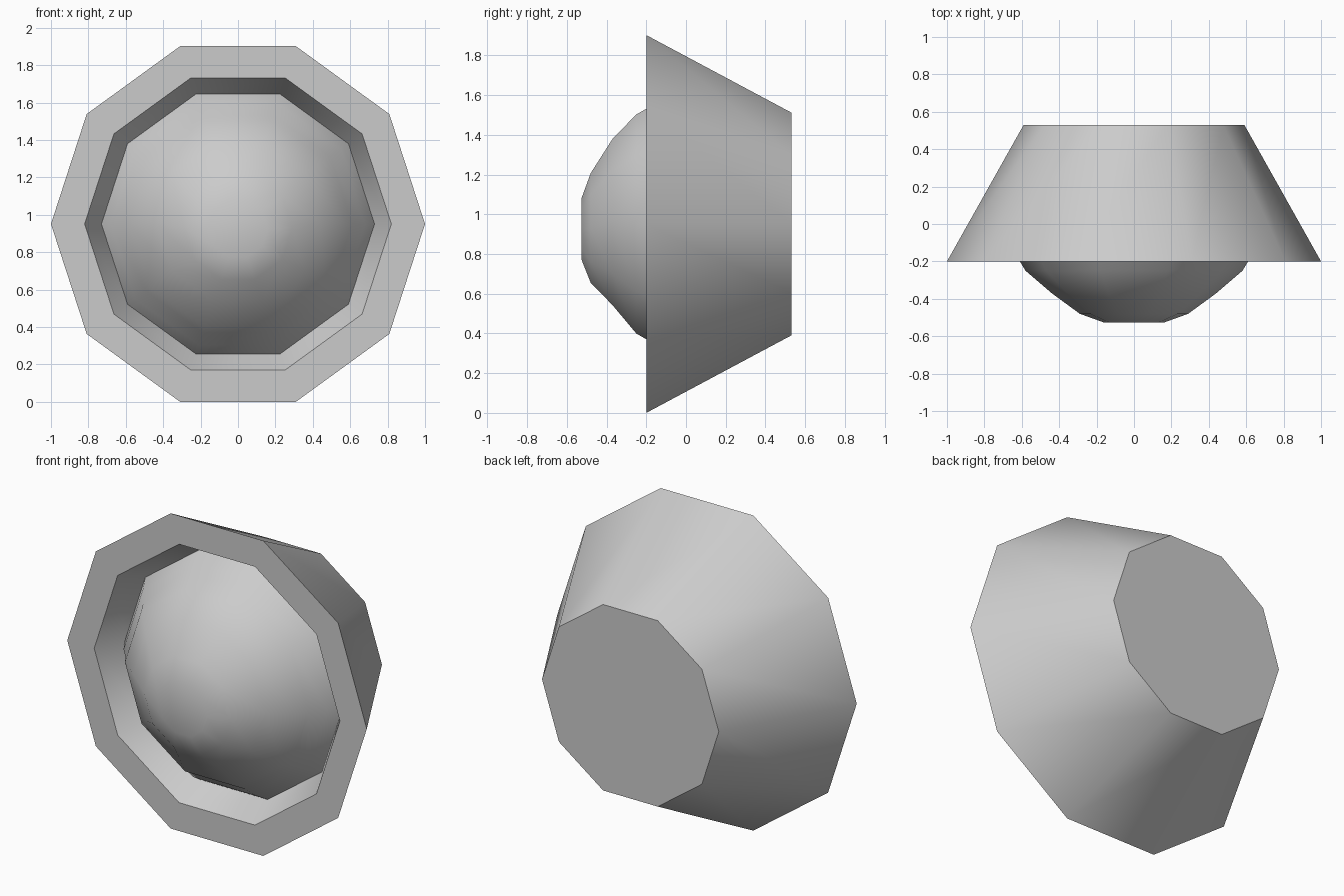
import bpy, bmesh, math

if "Cube" in bpy.data.objects:
    bpy.data.objects.remove(bpy.data.objects["Cube"])

SIDES = 10
CENTRE_Z = math.cos(math.radians(18))  # flat side rests on the ground


def lathe(name, rings, cap_start=False, cap_end=False):
    """Ten-sided loft along y; each ring is (radius, y, z shift)."""
    bm = bmesh.new()
    loops = []
    for r, y, dz in rings:
        loops.append([bm.verts.new((r * math.cos(a), y, CENTRE_Z + dz + r * math.sin(a)))
                      for a in (2 * math.pi * i / SIDES for i in range(SIDES))])
    for a, b in zip(loops, loops[1:]):
        for i in range(SIDES):
            j = (i + 1) % SIDES
            bm.faces.new((a[i], a[j], b[j], b[i]))
    if cap_start:
        bm.faces.new(loops[0][::-1])
    if cap_end:
        bm.faces.new(loops[-1])
    mesh = bpy.data.meshes.new(name)
    bm.to_mesh(mesh)
    bm.free()
    ob = bpy.data.objects.new(name, mesh)
    bpy.context.collection.objects.link(ob)
    bpy.ops.object.select_all(action='DESELECT')
    ob.select_set(True)
    bpy.context.view_layer.objects.active = ob
    bpy.ops.object.shade_smooth_by_angle(angle=math.radians(42))
    return ob


# Tapered housing: back plate, outer wall, flat rim, sloped recess wall
lathe("housing", [(0.59, 0.53, 0), (1.0, -0.20, 0),
                  (0.82, -0.20, 0), (0.73, -0.04, 0)], cap_start=True)

# Bulging lens, flattened and slightly lowered at its tip
lathe("lens_dome", [(0.73, -0.04, 0), (0.68, -0.12, 0), (0.61, -0.20, 0),
                    (0.58, -0.25, 0), (0.44, -0.37, 0.01),
                    (0.29, -0.48, -0.02), (0.16, -0.527, -0.025)], cap_end=True)
